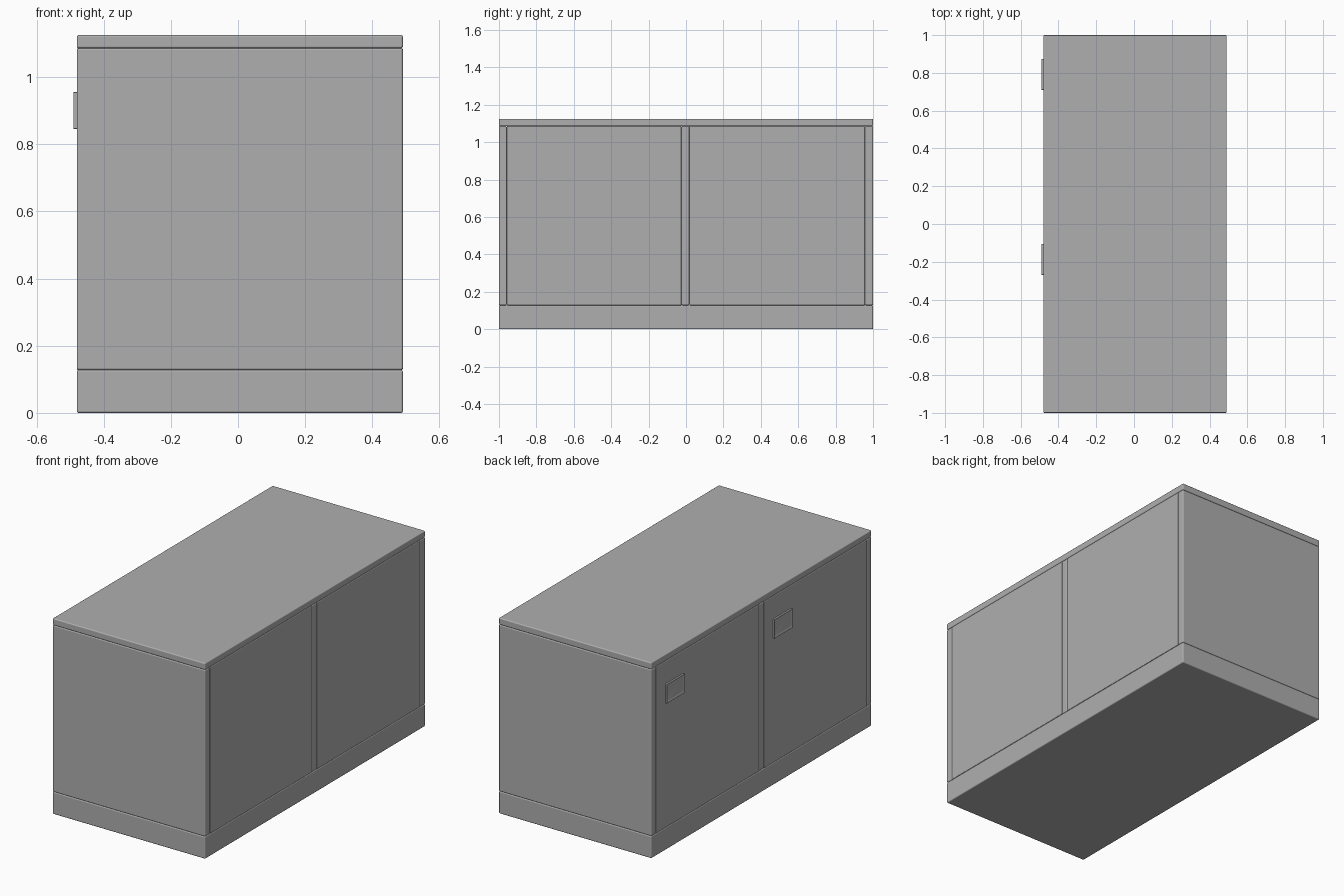
import bpy, bmesh
from mathutils import Vector

if "Cube" in bpy.data.objects:
    bpy.data.objects.remove(bpy.data.objects["Cube"])

# Dark grey paint shared by every part
paint = bpy.data.materials.new("dark_grey")
paint.diffuse_color = (0.43, 0.43, 0.43, 1)
paint.use_nodes = True
paint.node_tree.nodes["Principled BSDF"].inputs["Base Color"].default_value = paint.diffuse_color


def finish(name, bm, bevel, segments=4):
    mesh = bpy.data.meshes.new(name)
    bm.to_mesh(mesh)
    bm.free()
    mesh.materials.append(paint)
    for p in mesh.polygons:
        p.use_smooth = True
    ob = bpy.data.objects.new(name, mesh)
    bpy.context.collection.objects.link(ob)
    mod = ob.modifiers.new("soft_edges", 'BEVEL')
    mod.width = bevel
    mod.segments = segments
    mod.limit_method = 'ANGLE'
    mod.harden_normals = True
    return ob


def cube(lo, hi):
    lo, hi = Vector(lo), Vector(hi)
    bm = bmesh.new()
    bmesh.ops.create_cube(bm, size=1)
    bmesh.ops.scale(bm, vec=hi - lo, verts=bm.verts)
    bmesh.ops.translate(bm, vec=(lo + hi) / 2, verts=bm.verts)
    return bm


def panel(name, lo, hi, bevel=0.006):
    return finish(name, cube(lo, hi), bevel)


X0, X1 = -0.48, 0.491          # door side, back side
Z0, Z1, TOP = 0.128, 1.086, 1.125

# Plinth and worktop
panel("plinth", (X0, -1, 0), (X1, 1, Z0))
panel("worktop", (X0, -1, Z1), (X1, 1, TOP))

# Upright boards: two ends and a divider
uprights = {"front_end": (-1, -0.958), "divider": (-0.024, 0.018), "rear_end": (0.957, 1)}
for name, (a, b) in uprights.items():
    panel(name, (X0, a, Z0), (X1, b, Z1))

# Doors on one side, back panels on the other
bays = {"front": (-0.958, -0.024), "rear": (0.018, 0.957)}
for name, (a, b) in bays.items():
    panel(name + "_door", (X0, a, Z0), (X0 + 0.04, b, Z1), 0.004)
    panel(name + "_back_panel", (X1 - 0.04, a, Z0), (X1, b, Z1), 0.004)

# Rectangular pulls with a sunken centre
for name, y in {"front": -0.187, "rear": 0.792}.items():
    bm = cube((-0.491, y - 0.082, 0.846), (X0 + 0.002, y + 0.082, 0.955))
    bm.normal_update()
    face = min(bm.faces, key=lambda f: f.calc_center_median().x)
    bmesh.ops.inset_region(bm, faces=[face], thickness=0.018)
    bmesh.ops.translate(bm, vec=(0.006, 0, 0), verts=face.verts)
    finish(name + "_pull", bm, 0.002, 2)
